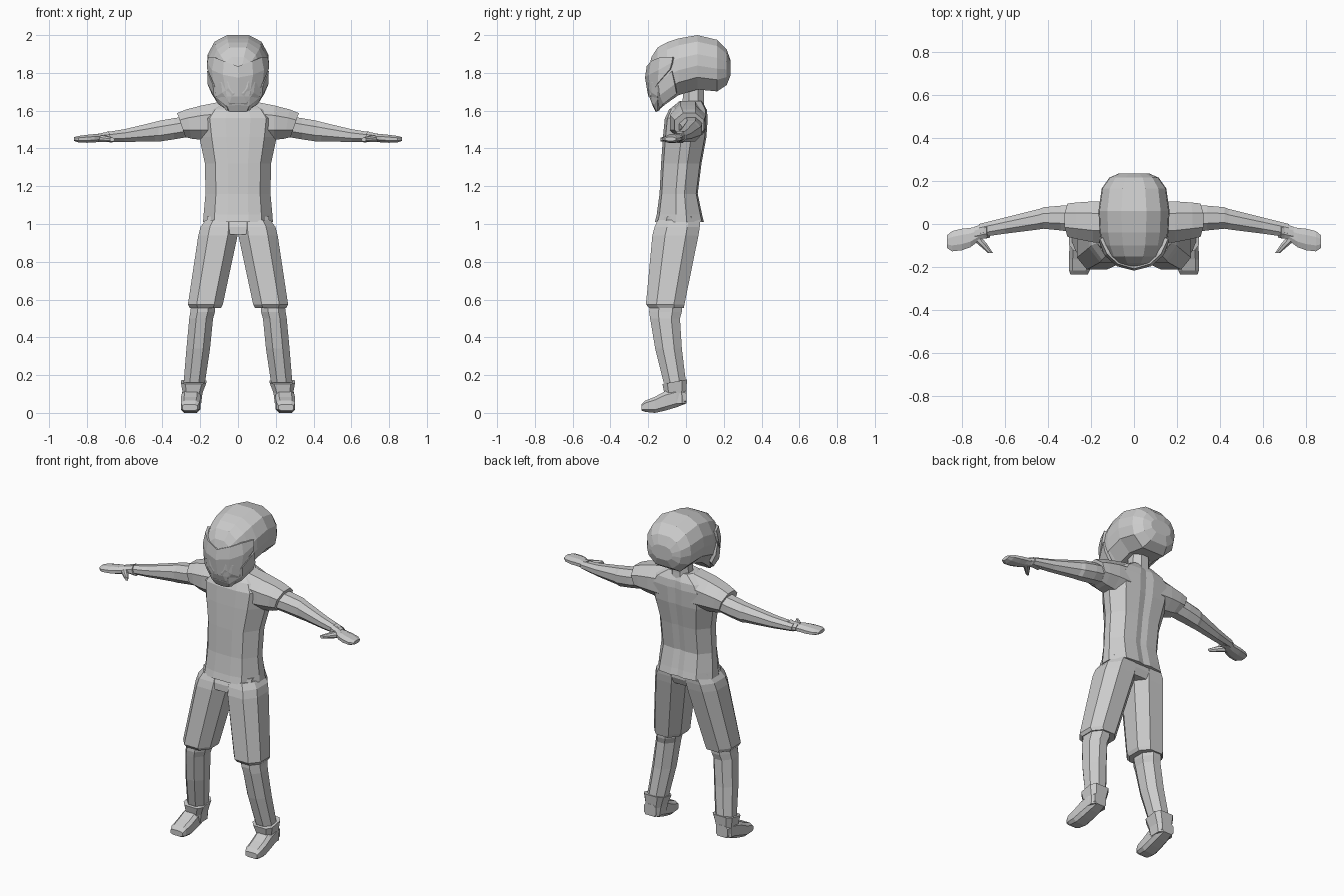
import bpy, bmesh
from mathutils import Vector

grey = bpy.data.materials.new("plain_grey")
grey.diffuse_color = (0.6, 0.6, 0.6, 1)


def octagon(p, q):
    """Chamfered box outline: p and q are the flat parts of the sides."""
    return [(1, -q), (1, q), (p, 1), (-p, 1), (-1, q), (-1, -q), (-p, -1), (p, -1)]


ROUND = octagon(0.42, 0.42)
BOXY = octagon(0.65, 0.6)
SHIRT = [(1, -.15), (1, .3), (.68, .92), (.22, 1), (0, .93), (-.22, 1), (-.68, .92), (-1, .3),
         (-1, -.15), (-.68, -.88), (-.3, -1), (.3, -1), (.68, -.88)]
DOME = [(1, -.12), (.97, .3), (.75, .76), (.35, 1), (-.35, 1), (-.75, .76), (-.97, .3), (-1, -.12),
        (-.92, -.55), (-.5, -1), (.5, -1), (.92, -.55)]


def finish(name, bm, mirror):
    bmesh.ops.recalc_face_normals(bm, faces=bm.faces)
    me = bpy.data.meshes.new(name)
    bm.to_mesh(me)
    bm.free()
    me.materials.append(grey)
    ob = bpy.data.objects.new(name, me)
    bpy.context.collection.objects.link(ob)
    if mirror:
        ob.modifiers.new("other_side", 'MIRROR')
    return ob


def loft(name, axis, stations, shape=ROUND, mirror=False):
    """Skin outlines along an axis. Station: position, a0, a1, b0, b1, optional tilt."""
    bm = bmesh.new()
    rings = []
    for st in stations:
        t, a0, a1, b0, b1 = st[:5]
        tilt = st[5] if len(st) > 5 else 0
        ring = []
        for u, v in shape:
            a = (a0 + a1) / 2 + u * (a1 - a0) / 2
            b = (b0 + b1) / 2 + v * (b1 - b0) / 2
            s = t + tilt * v
            ring.append(bm.verts.new({'x': (s, a, b), 'y': (a, s, b), 'z': (a, b, s)}[axis]))
        rings.append(ring)
    n = len(shape)
    for r0, r1 in zip(rings, rings[1:]):
        for i in range(n):
            j = (i + 1) % n
            bm.faces.new((r0[i], r0[j], r1[j], r1[i]))
    bm.faces.new(rings[0])
    bm.faces.new(rings[-1])
    return finish(name, bm, mirror)


# Shirt body
loft("shirt", 'z', [
    (1.01, -.185, .185, -.165, .095),
    (1.05, -.182, .182, -.155, .085),
    (1.16, -.172, .172, -.14, .062),
    (1.32, -.175, .175, -.132, .082),
    (1.46, -.205, .205, -.122, .108),
    (1.56, -.22, .22, -.112, .115),
    (1.605, -.18, .18, -.09, .11),
    (1.65, -.09, .09, -.035, .085)], SHIRT)

# Sleeves, cut on a slant at the cuff
loft("sleeve", 'x', [
    (.08, -.085, .105, 1.43, 1.65),
    (.19, -.085, .105, 1.445, 1.628),
    (.26, -.07, .1, 1.452, 1.607, .012),
    (.30, -.06, .095, 1.46, 1.587, .022)], ROUND, True)

# Arms
loft("arm", 'x', [
    (.24, -.045, .085, 1.465, 1.575),
    (.34, -.03, .085, 1.448, 1.56),
    (.42, -.022, .078, 1.436, 1.546),
    (.44, -.025, .07, 1.438, 1.54),
    (.60, -.045, .03, 1.434, 1.502),
    (.72, -.062, 0, 1.436, 1.482)], ROUND, True)
loft("glove_cuff", 'x', [
    (.675, -.065, .005, 1.43, 1.492, .01),
    (.70, -.068, 0, 1.436, 1.485),
    (.74, -.075, -.012, 1.438, 1.478)], ROUND, True)
loft("hand", 'x', [
    (.71, -.07, -.01, 1.437, 1.477),
    (.76, -.108, -.018, 1.432, 1.476),
    (.80, -.122, -.022, 1.43, 1.472),
    (.845, -.127, -.033, 1.432, 1.466),
    (.868, -.112, -.052, 1.44, 1.46)], ROUND, True)
loft("thumb", 'y', [
    (-.05, .72, .775, 1.434, 1.472),
    (-.09, .685, .73, 1.434, 1.468),
    (-.135, .655, .678, 1.437, 1.457)], ROUND, True)

# Shorts: joined hips and two legs
loft("shorts_hips", 'z', [
    (.945, -.06, .06, -.165, .055),
    (.985, -.16, .16, -.163, .072),
    (1.04, -.165, .165, -.14, .07)], BOXY)
loft("shorts_leg", 'z', [
    (1.02, .01, .172, -.15, .075),
    (.985, 0, .198, -.166, .073),
    (.94, .002, .21, -.178, .066),
    (.575, .08, .265, -.212, -.008),
    (.555, .09, .255, -.195, -.012)], octagon(.5, .45), True)

# Lower legs
loft("lower_leg", 'z', [
    (.60, .12, .245, -.19, -.02),
    (.535, .122, .252, -.195, -.022),
    (.50, .132, .258, -.19, -.032),
    (.34, .148, .273, -.163, -.022),
    (.16, .175, .288, -.118, 0)], ROUND, True)

# Shoes
loft("shoe_collar", 'z', [
    (.165, .168, .302, -.125, .006, .012),
    (.105, .188, .292, -.115, 0),
    (.05, .195, .295, -.11, .002)], BOXY, True)
loft("shoe", 'y', [
    (.002, .205, .285, .05, .12),
    (-.05, .198, .295, .03, .13),
    (-.11, .198, .30, .012, .115),
    (-.165, .2, .303, 0, .085),
    (-.215, .205, .302, .005, .065),
    (-.235, .215, .295, .012, .045)], BOXY, True)

# Neck
loft("neck", 'z', [
    (1.58, -.075, .075, -.03, .1),
    (1.65, -.06, .06, -.018, .095),
    (1.76, -.055, .055, -.012, .095)])

# Helmet shell, front to back
loft("helmet", 'y', [
    (-.2, -.055, .055, 1.69, 1.82),
    (-.182, -.09, .09, 1.64, 1.885),
    (-.15, -.125, .125, 1.6, 1.935),
    (-.1, -.148, .148, 1.64, 1.962),
    (-.04, -.16, .16, 1.682, 1.982),
    (.06, -.165, .165, 1.712, 2.0),
    (.165, -.15, .15, 1.702, 1.975),
    (.215, -.115, .115, 1.735, 1.925),
    (.235, -.07, .07, 1.785, 1.87)], DOME)


def curved_sheet(name, rows, thickness):
    """Thin half sheet through rows of points, mirrored across the middle."""
    bm = bmesh.new()
    grid = [[bm.verts.new(p) for p in row] for row in rows]
    for r0, r1 in zip(grid, grid[1:]):
        for i in range(len(r0) - 1):
            bm.faces.new((r0[i], r0[i + 1], r1[i + 1], r1[i]))
    ob = finish(name, bm, False)
    # Face outwards, towards the front
    if sum(p.normal.y for p in ob.data.polygons) > 0:
        ob.data.flip_normals()
    mir = ob.modifiers.new("other_side", 'MIRROR')
    mir.use_clip = True
    sol = ob.modifiers.new("thickness", 'SOLIDIFY')
    sol.thickness = thickness
    sol.offset = -1


# Visor with a V shaped brow and pointed lower edge
curved_sheet("visor", [
    [(0, -.208, 1.835), (.075, -.186, 1.862), (.125, -.14, 1.882), (.158, -.07, 1.885)],
    [(0, -.217, 1.775), (.08, -.196, 1.79), (.138, -.145, 1.815), (.163, -.075, 1.855)],
    [(0, -.2, 1.675), (.06, -.19, 1.675), (.13, -.15, 1.745), (.163, -.085, 1.82)]], .02)

# Chin guard below the visor
curved_sheet("chin_guard", [
    [(0, -.192, 1.668), (.062, -.184, 1.664), (.132, -.146, 1.735), (.163, -.075, 1.81)],
    [(0, -.178, 1.63), (.06, -.172, 1.625), (.128, -.14, 1.68), (.161, -.06, 1.74)],
    [(0, -.16, 1.592), (.045, -.156, 1.594), (.105, -.12, 1.635), (.14, -.05, 1.69)]], .02)
